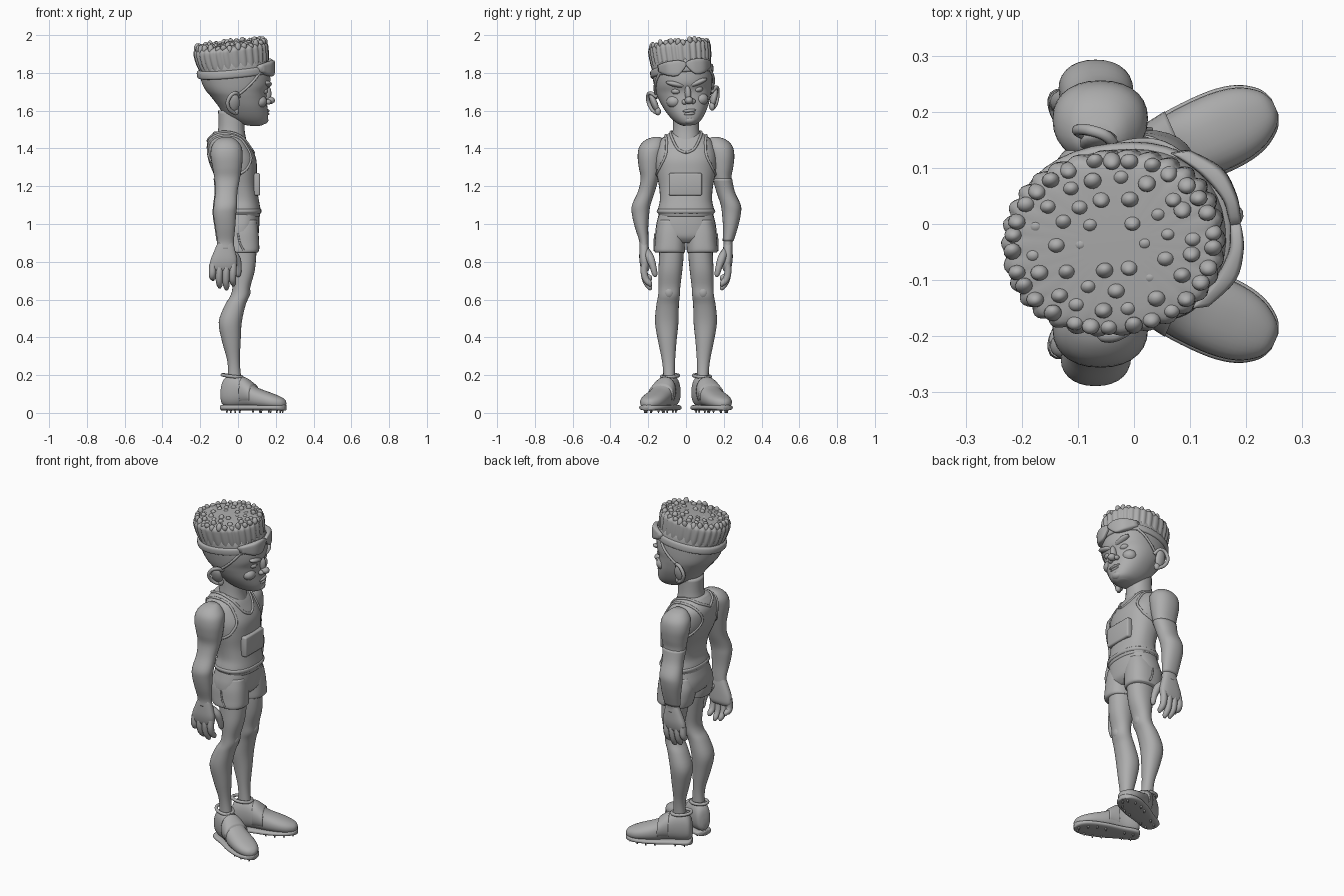
import bpy, bmesh, math, random
from mathutils import Matrix, Vector
from mathutils.bvhtree import BVHTree

random.seed(4)
cube = bpy.data.objects.get("Cube")
if cube:
    bpy.data.objects.remove(cube, do_unlink=True)

grey = bpy.data.materials.new("plain grey")
grey.use_nodes = True
grey.diffuse_color = (0.42, 0.42, 0.42, 1)
grey.node_tree.nodes["Principled BSDF"].inputs["Base Color"].default_value = grey.diffuse_color

IDENT = Matrix.Identity(4)
SIDES = (("left", IDENT), ("right", Matrix.Scale(-1, 4, (0, 1, 0))))


def finish(name, bm):
    """Turn a bmesh into a smooth, single-colour object."""
    bmesh.ops.recalc_face_normals(bm, faces=bm.faces)
    mesh = bpy.data.meshes.new(name)
    bm.to_mesh(mesh)
    bm.free()
    mesh.materials.append(grey)
    mesh.polygons.foreach_set("use_smooth", [True] * len(mesh.polygons))
    ob = bpy.data.objects.new(name, mesh)
    bpy.context.collection.objects.link(ob)
    return ob


def refine(rows, steps):
    """Catmull-Rom interpolation of equal-length rows."""
    out = []
    for i in range(len(rows) - 1):
        a, b, c, d = (rows[min(max(i + k, 0), len(rows) - 1)] for k in (-1, 0, 1, 2))
        for s in range(steps):
            t = s / steps
            out.append([q + t / 2 * (r - p + t * (2 * p - 5 * q + 4 * r - w + t * (3 * (q - r) + w - p)))
                        for p, q, r, w in zip(a, b, c, d)])
    return out + [list(rows[-1])]


def loft(name, rows, mat=IDENT, n=28, power=2.2, tilt=0, ridge=0, grow=0, steps=4):
    """Rings given as z, x0, x1, then y0, y1 or a half width."""
    rows = [r if len(r) == 5 else (*r[:3], -r[3], r[3]) for r in rows]
    bm, rings = bmesh.new(), []
    for z, x0, x1, y0, y1 in refine(rows, steps):
        ring = []
        for k in range(n):
            a = math.tau * k / n
            c, s = (math.copysign(abs(f) ** (2 / power), f) for f in (math.cos(a), math.sin(a)))
            swell = 1 + ridge * (abs(math.sin(15 * a)) - 1)
            x = (x0 + x1) / 2 + ((x1 - x0) / 2 + grow) * c * swell
            y = (y0 + y1) / 2 + ((y1 - y0) / 2 + grow) * s * swell
            ring.append(bm.verts.new(mat @ Vector((x, y, z + tilt * x))))
        rings.append(ring)
    for lo, hi in zip(rings, rings[1:]):
        for k in range(n):
            bm.faces.new((lo[k - 1], lo[k], hi[k], hi[k - 1]))
    bm.faces.new(rings[0])
    bm.faces.new(rings[-1])
    return finish(name, bm)


def blobs(name, specs, mat=IDENT):
    """Ellipsoids given as location, radii, x rotation."""
    bm = bmesh.new()
    for loc, size, roll in specs:
        m = mat @ Matrix.Translation(loc) @ Matrix.Rotation(roll, 4, 'X') @ Matrix.Diagonal((*size, 1))
        bmesh.ops.create_uvsphere(bm, u_segments=14, v_segments=9, radius=1, matrix=m)
    return finish(name, bm)


def tube(name, pts, mat=IDENT, radius=None, snap=None):
    """Round tube through points x, y, z (and radius), optionally on a surface."""
    rows = refine([(*p, radius) if radius else p for p in pts], 5)
    cu = bpy.data.curves.new(name, 'CURVE')
    cu.dimensions, cu.bevel_depth, cu.bevel_resolution, cu.use_fill_caps = '3D', 1, 3, True
    sp = cu.splines.new('POLY')
    sp.points.add(len(rows) - 1)
    for pt, (x, y, z, r) in zip(sp.points, rows):
        p = Vector((x, y, z))
        if snap:
            p = snap.find_nearest(p)[0]
        pt.co = (*(mat @ p), 1)
        pt.radius = r
    sp.use_smooth = True
    cu.materials.append(grey)
    ob = bpy.data.objects.new(name, cu)
    bpy.context.collection.objects.link(ob)
    bpy.ops.object.select_all(action='DESELECT')
    ob.select_set(True)
    bpy.context.view_layer.objects.active = ob
    bpy.ops.object.convert(target='MESH')
    return ob


def surface(ob):
    me = ob.data
    return BVHTree.FromPolygons([v.co for v in me.vertices], [p.vertices[:] for p in me.polygons])


# Neck and tank top
loft("neck", [(1.42, -.13, .05, .085), (1.5, -.105, .035, .07), (1.6, -.105, .04, .068)])
top = loft("tank_top", [(1.04, -.1, .115, .14), (1.065, -.105, .12, .15), (1.085, -.1, .118, .147),
    (1.13, -.09, .11, .138), (1.2, -.1, .1, .143), (1.28, -.135, .1, .158), (1.35, -.16, .095, .163),
    (1.42, -.165, .06, .15), (1.46, -.15, .035, .12), (1.49, -.125, .0, .075)], power=2.4, n=36)
skin = surface(top)
for side, flip in SIDES:
    tube(side + "_neckline", [(.09, 0, 1.38), (.07, .045, 1.4), (.01, .08, 1.47), (-.07, .08, 1.49),
        (-.13, .06, 1.47), (-.16, 0, 1.44)], flip, .007, skin)
    tube(side + "_armhole", [(-.04, .115, 1.48), (.03, .11, 1.45), (.08, .115, 1.37), (.05, .15, 1.29),
        (-.04, .17, 1.25), (-.11, .13, 1.29), (-.16, .07, 1.37), (-.14, .09, 1.44), (-.04, .115, 1.48)],
        flip, .007, skin)
loft("top_hem", [(1.055, -.1, .118, .146), (1.062, -.107, .124, .154), (1.074, -.107, .124, .154),
    (1.08, -.1, .118, .146)], power=2.4)

# Chest bib, a rounded plate
bm = bmesh.new()
bmesh.ops.create_cube(bm, size=1, matrix=Matrix.Translation((.095, -.003, 1.21)) @ Matrix.Diagonal((.045, .175, .12, 1)))
bmesh.ops.bevel(bm, geom=bm.edges[:], offset=.01, segments=3, affect='EDGES', profile=.5)
finish("chest_bib", bm)

# Shorts
loft("shorts_seat", [(.9, -.08, .08, .1), (.93, -.11, .105, .155), (.98, -.115, .112, .16),
    (1.03, -.105, .113, .15), (1.07, -.095, .11, .14)], power=2.4)
shorts_leg = [(.85, -.085, .105, .005, .165), (.862, -.09, .112, .004, .168), (.9, -.1, .112, .002, .165),
    (.96, -.105, .108, .0, .16), (1.02, -.09, .1, .01, .145)]
leg = [(.95, -.08, .1, .01, .14), (.84, -.06, .097, .012, .142), (.75, -.042, .088, .02, .146),
    (.67, -.03, .066, .03, .145), (.62, -.04, .06, .033, .148), (.57, -.07, .04, .038, .157),
    (.48, -.102, .02, .04, .164), (.38, -.085, .014, .05, .148), (.27, -.056, .01, .058, .126),
    (.18, -.055, .018, .058, .12), (.1, -.06, .03, .055, .125)]
arm = [(1.46, -.085, -.035, .135, .175), (1.445, -.115, -.01, .12, .215), (1.41, -.14, .018, .11, .247),
    (1.36, -.145, .025, .12, .256), (1.3, -.135, .02, .13, .25), (1.24, -.125, .01, .145, .24),
    (1.17, -.12, -.003, .165, .255), (1.1, -.128, -.005, .188, .286), (1.05, -.13, -.01, .195, .286),
    (.98, -.12, -.015, .2, .27), (.91, -.11, -.022, .198, .248), (.87, -.115, -.02, .198, .247)]
palm = [(.9, -.108, -.025, .2, .245), (.86, -.125, -.015, .195, .247), (.81, -.145, -.005, .192, .247),
    (.77, -.15, -.01, .192, .24), (.75, -.14, -.025, .2, .23)]
shoe = [(0, .06, .11, .015), (.012, .04, .17, .04), (.05, .03, .205, .05), (.1, .03, .2, .053),
    (.15, .028, .17, .06), (.2, .025, .135, .067), (.27, .022, .11, .068), (.32, .022, .092, .058),
    (.355, .028, .075, .035), (.368, .04, .058, .01)]
turn = math.radians(24)
fwd, across = Vector((math.cos(turn), math.sin(turn), 0)), Vector((-math.sin(turn), math.cos(turn), 0))
foot = Matrix((Vector((0, 0, 1)), across, fwd)).transposed().to_4x4()
foot.translation = (-.085, .06, 0)

# Limbs, hands and feet
for side, flip in SIDES:
    loft(side + "_shorts_leg", shorts_leg, flip, power=2.5)
    tube(side + "_shorts_slit", [(.03, .168, .86), (.01, .167, .9), (0, .164, .95)], flip, .005)
    loft(side + "_leg", leg, flip)
    blobs(side + "_kneecap", [((.035, .09, .64), (.032, .035, .04), 0)], flip)
    loft(side + "_arm", arm, flip)
    loft(side + "_palm", palm, flip, power=2.6)
    for i, (finger, tip) in enumerate((("index", .67), ("middle", .65), ("ring", .66), ("little", .7))):
        x = -.025 - .036 * i
        tube(f"{side}_{finger}_finger", [(x, .22, .79, .019), (x - .002, .222, .745, .019),
            (x - .003, .212, (tip + .745) / 2, .018), (x, .193, tip + .015, .015), (x, .186, tip, .006)], flip)
    tube(side + "_thumb", [(-.045, .21, .86, .018), (-.01, .19, .82, .022), (.002, .175, .775, .018),
        (.002, .165, .735, .014), (0, .162, .72, .006)], flip)
    m = flip @ foot
    loft(side + "_shoe", shoe, m, power=2.3)
    loft(side + "_sole", [(s, .018, .038, w) for s, lo, hi, w in shoe], m, power=3, grow=.005)
    loft(side + "_shoe_strap", [(.125, .045, .185, .057), (.15, .045, .173, .061), (.185, .045, .146, .066)],
        m, grow=.006)
    ring = [(.06 + .055 * math.cos(a), .042 * math.sin(a)) for a in (math.tau * k / 10 for k in range(11))]
    tube(side + "_shoe_collar", [(.195 - .12 * (s - .06), w, s) for s, w in ring], m, .009)
    spikes = bmesh.new()
    for s, w in ((.04, .025), (.09, .03), (.2, .045), (.25, .05), (.3, .04), (.345, .015)):
        for sign in (-1, 1):
            bmesh.ops.create_cone(spikes, cap_ends=True, segments=8, radius1=.003, radius2=.009, depth=.028,
                matrix=Matrix.Translation(m @ Vector((.014, sign * w, s))))
    finish(side + "_shoe_spikes", spikes)
loft("left_arm_sleeve", arm[5:11], grow=.004)

# Head frame: turned and leaning slightly
pivot = Matrix.Translation((-.03, 0, 1.55))
head = pivot @ Matrix.Rotation(math.radians(7), 4, 'Z') @ Matrix.Rotation(math.radians(5), 4, 'X') @ pivot.inverted()
loft("head", [(1.522, .05, .125, .03), (1.538, -.01, .152, .06), (1.575, -.07, .16, .092), (1.63, -.11, .154, .122),
    (1.68, -.15, .15, .14), (1.71, -.175, .153, .148), (1.75, -.195, .168, .154), (1.81, -.207, .165, .157),
    (1.88, -.2, .15, .148), (1.93, -.1, .08, .08)], head, n=40)
blobs("nose", [((.155, 0, 1.69), (.022, .017, .045), 0), ((.17, 0, 1.655), (.026, .023, .02), 0),
    ((.157, .023, 1.648), (.017, .014, .014), 0), ((.157, -.023, 1.648), (.017, .014, .014), 0)], head)
blobs("lips", [((.151, 0, 1.6), (.017, .038, .009), 0), ((.151, 0, 1.584), (.016, .032, .009), 0)], head)
blobs("chin", [((.135, 0, 1.55), (.027, .035, .022), 0)], head)
for side, flip in SIDES:
    m = head @ flip
    blobs(side + "_brow", [((.145, .058, 1.745), (.026, .055, .015), .3)], m)
    blobs(side + "_eye", [((.128, .058, 1.708), (.024, .027, .017), .1)], m)
    blobs(side + "_cheek", [((.105, .07, 1.655), (.04, .042, .035), 0)], m)
    blobs(side + "_ear", [((-.045, .16, 1.655), (.034, .018, .055), -.3), ((-.03, .145, 1.61), (.018, .016, .022), 0)], m)
    tube(side + "_ear_rim", [(-.015, .145, 1.685), (-.03, .172, 1.708), (-.06, .186, 1.7), (-.08, .185, 1.66),
        (-.065, .17, 1.62), (-.035, .15, 1.6)], m, .01)
    tube(side + "_goggle_strap", [(.115, .115, 1.835), (.07, .15, 1.78), (.02, .157, 1.73), (-.04, .145, 1.68)], m, .007)
    # Lens lofted sideways: height, depth, then width
    sideways = m @ Matrix(((0, 1, 0, 0), (0, 0, 1, 0), (1, 0, 0, 0), (0, 0, 0, 1)))
    loft(side + "_goggle_lens", [(0, 1.84, 1.855, .17, .188), (.015, 1.82, 1.865, .168, .19),
        (.05, 1.79, 1.872, .16, .188), (.1, 1.795, 1.868, .125, .168), (.14, 1.82, 1.855, .08, .115)],
        sideways, power=4)

# Headband and flat-topped curly hair
loft("headband", [(1.79, -.205, .165, .155), (1.797, -.218, .174, .166), (1.826, -.22, .172, .166),
    (1.835, -.205, .16, .155)], head, tilt=.1, n=40)
loft("hair", [(1.82, -.2, .155, .15), (1.86, -.222, .16, .16), (1.92, -.24, .158, .166), (1.945, -.235, .15, .163),
    (1.958, -.21, .125, .14), (1.962, -.1, .03, .05)], head, n=150, tilt=.11, ridge=.05)
curls = []
for rad, count in ((.3, 6), (.52, 12), (.74, 18), (.93, 30)):
    for k in range(count):
        a = math.tau * (k + random.uniform(-.25, .25)) / count
        x, y = -.042 + .193 * rad * math.cos(a), .16 * rad * math.sin(a)
        z = 1.953 + .11 * x + random.uniform(-.008, .006)
        curls.append(((x, y, z), (.016, .014, random.uniform(.016, .026)), random.uniform(-.4, .4)))
blobs("hair_curls", curls, head)
